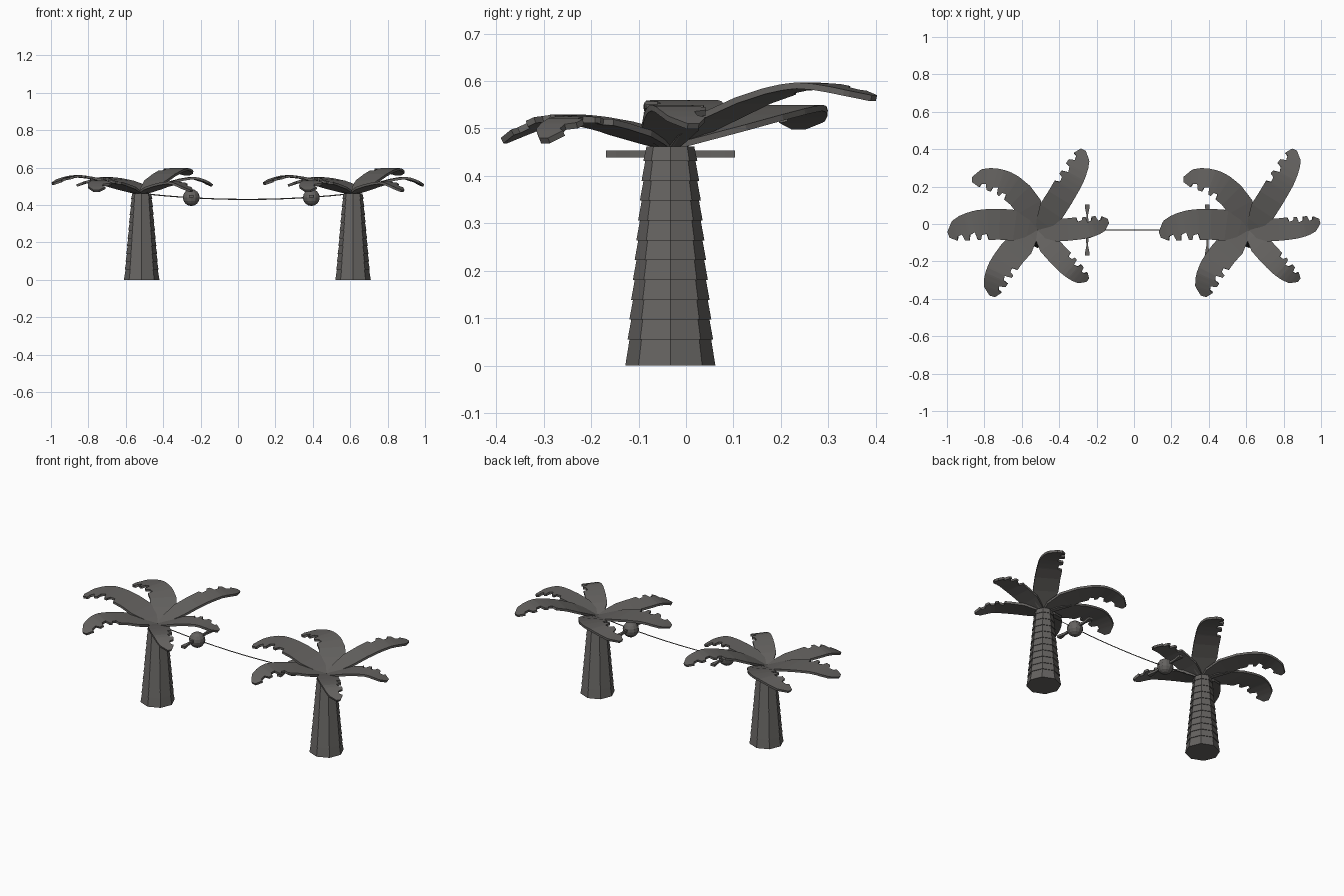
import bpy, bmesh, math
from mathutils import Vector

if "Cube" in bpy.data.objects:
    bpy.data.objects.remove(bpy.data.objects["Cube"])

mat = bpy.data.materials.new("warm_dark_grey")
mat.diffuse_color = (0.13, 0.124, 0.118, 1)
mat.use_nodes = True
mat.node_tree.nodes["Principled BSDF"].inputs["Base Color"].default_value = mat.diffuse_color

CY = -0.033                      # shared y of trunks, cord and hanging balls
TREES = {"left": 0.0, "right": 1.13}
CENTRE = Vector((-0.515, CY))


def finish(name, bm, x=0.0):
    me = bpy.data.meshes.new(name)
    bm.to_mesh(me)
    bm.free()
    me.materials.append(mat)
    ob = bpy.data.objects.new(name, me)
    ob.location.x = x
    bpy.context.collection.objects.link(ob)
    return ob


# Trunk: eight-sided stack of tapered sections with overhanging lower rims
def trunk(name, x):
    radius = lambda z: 0.095 - 0.088 * z
    heights = [0.0] + [0.055 + 0.0418 * i for i in range(10)] + [0.462]
    bm = bmesh.new()
    rings = []
    for z0, z1 in zip(heights, heights[1:]):
        for r, z in ((radius(z0), z0), (radius(z1) - 0.004, z1)):
            rings.append([bm.verts.new((CENTRE.x + r * math.cos(k * math.pi / 4),
                                        CY + r * math.sin(k * math.pi / 4), z))
                          for k in range(8)])
    for a, b in zip(rings, rings[1:]):
        for k in range(8):
            j = (k + 1) % 8
            bm.faces.new((a[k], a[j], b[j], b[k]))
    bm.faces.new(rings[0][::-1])
    bm.faces.new(rings[-1])
    finish(name, bm, x)


# Frond stations: position along the spine, smooth side width, torn side width
STATIONS = [
    (0, .2, .2), (.1, .7, .6), (.25, 1, 1), (.42, 1, 1), (.55, 1, 1),
    (.57, 1, .6), (.63, 1, .65), (.65, 1, .95), (.69, .98, .9),
    (.71, .97, .4), (.77, .93, .5), (.79, .9, .85), (.84, .85, .8),
    (.86, .8, .35), (.91, .7, .4), (.93, .6, .65), (1, .1, .3)]

# Each frond: tip x, tip y, sideways bulge, width, peak z, tip z
FRONDS = [
    (-0.995, -0.05, 0.04, 0.165, 0.560, 0.52),
    (-0.865, 0.245, 0.09, 0.145, 0.550, 0.51),
    (-0.265, 0.395, 0.015, 0.140, 0.597, 0.57),
    (-0.135, 0.010, 0.015, 0.120, 0.550, 0.51),
    (-0.250, -0.305, 0.015, 0.115, 0.525, 0.48),
    (-0.765, -0.385, 0.04, 0.150, 0.530, 0.48)]


def frond(name, x, tx, ty, bulge, width, peak, tip_z):
    tip = Vector((tx, ty))
    d = (tip - CENTRE).normalized()
    ctrl = (CENTRE + tip) / 2 + Vector((d.y, -d.x)) * bulge * 2
    bm = bmesh.new()
    rows = []
    for t, smooth_w, torn_w in STATIONS:
        p = CENTRE * (1 - t) ** 2 + ctrl * 2 * t * (1 - t) + tip * t * t
        tan = ((ctrl - CENTRE) * (1 - t) + (tip - ctrl) * t).normalized()
        side = Vector((tan.y, -tan.x)) * width / 2
        if t < 0.72:
            z = 0.467 + (peak - 0.467) * (1 - (1 - t / 0.72) ** 1.6)
        else:
            z = peak - (peak - tip_z) * ((t - 0.72) / 0.28) ** 1.5
        rows.append([bm.verts.new((*(p + side * smooth_w), z)),
                     bm.verts.new((*(p - side * torn_w), z))])
    for a, b in zip(rows, rows[1:]):
        bm.faces.new((a[0], b[0], b[1], a[1]))
    ob = finish(name, bm, x)
    mod = ob.modifiers.new("thickness", 'SOLIDIFY')
    mod.thickness = 0.013
    mod.offset = -1


for side, dx in TREES.items():
    trunk(side + "_trunk", dx)
    for i, spec in enumerate(FRONDS):
        frond(f"{side}_frond_{i + 1}", dx, *spec)


# Hanging balls, each with two flat flared tabs along y
def ball(name, x):
    z = 0.44
    bm = bmesh.new()
    bmesh.ops.create_uvsphere(bm, u_segments=12, v_segments=8, radius=0.045)
    bmesh.ops.translate(bm, verts=bm.verts, vec=(x, CY, z))
    finish(name, bm)
    bm = bmesh.new()
    for s in (-1, 1):
        rows = []
        for y, w in ((0.03, 0.006), (0.085, 0.005), (0.115, 0.011), (0.136, 0.013)):
            rows.append([bm.verts.new((x + u * w, CY + s * y, z + 0.006 + v * 0.007))
                         for u, v in ((-1, -1), (1, -1), (1, 1), (-1, 1))])
        for a, b in zip(rows, rows[1:]):
            for k in range(4):
                j = (k + 1) % 4
                bm.faces.new((a[k], a[j], b[j], b[k]))
        bm.faces.new(rows[0])
        bm.faces.new(rows[-1])
    bmesh.ops.recalc_face_normals(bm, faces=bm.faces)
    finish(name + "_tabs", bm)


ball("left_ball", -0.25)
ball("right_ball", 0.392)

# Sagging cord between the trunks
cu = bpy.data.curves.new("cord", 'CURVE')
cu.dimensions = '3D'
cu.bevel_depth = 0.003
cu.bevel_resolution = 0
sp = cu.splines.new('POLY')
sp.points.add(12)
for i, pt in enumerate(sp.points):
    u = i / 6 - 1
    pt.co = (0.05 + 0.53 * u, CY, 0.43 + 0.028 * u * u, 1)
cu.materials.append(mat)
bpy.context.collection.objects.link(bpy.data.objects.new("cord", cu))
